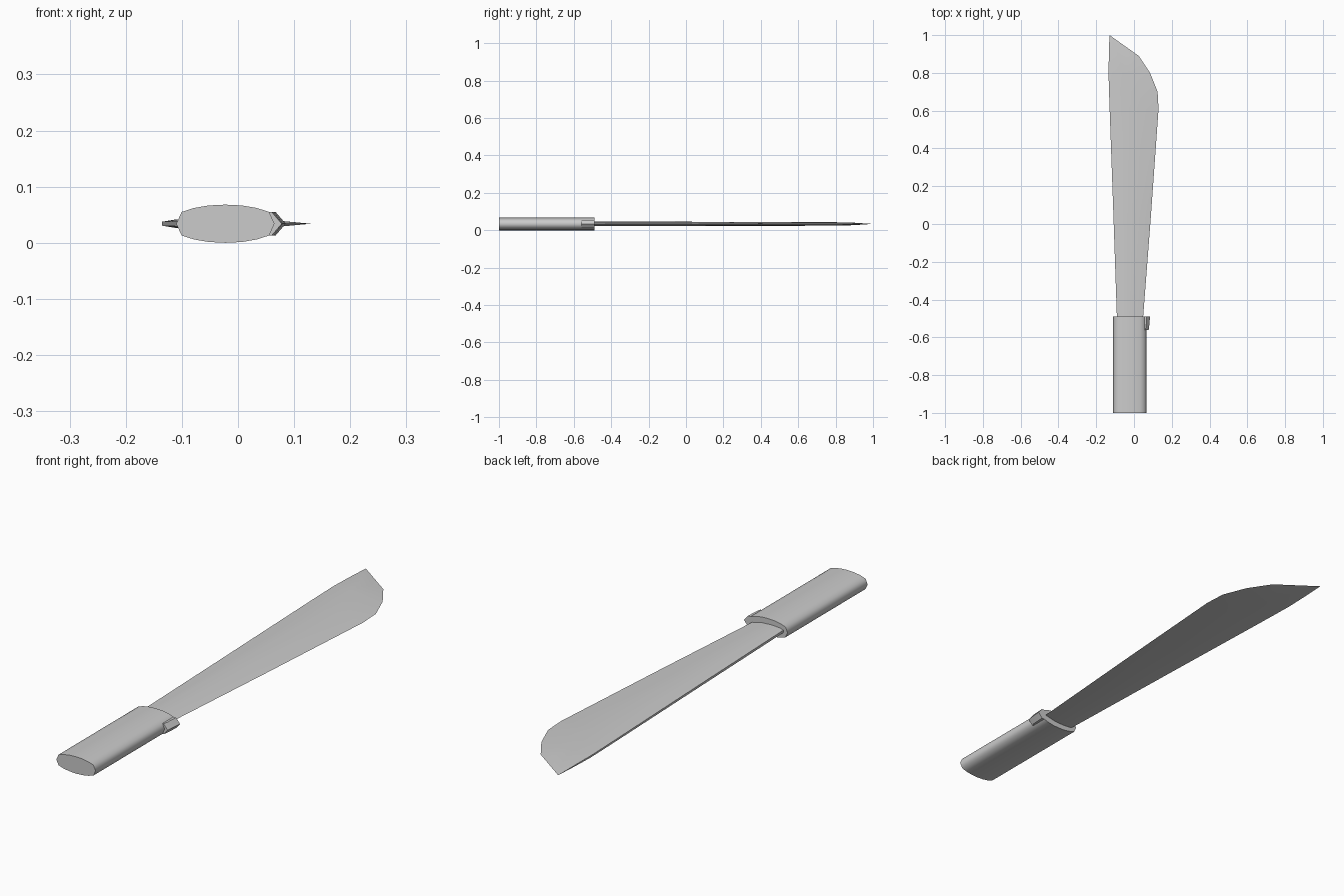
import bpy, bmesh, math

if "Cube" in bpy.data.objects:
    bpy.data.objects.remove(bpy.data.objects["Cube"])

ZC = 0.034  # mid-plane height of the whole tool


def loft(name, sections, angle):
    """Skin closed rings of equal length; a one-point ring makes a tip."""
    bm = bmesh.new()
    rings = [[bm.verts.new(p) for p in s] for s in sections]
    for a, b in zip(rings, rings[1:]):
        n = len(a)
        for i in range(n):
            j = (i + 1) % n
            if len(b) == 1:
                bm.faces.new((a[i], a[j], b[0]))
            else:
                bm.faces.new((a[i], a[j], b[j], b[i]))
    for r in (rings[0], rings[-1]):
        if len(r) > 2:
            bm.faces.new(r)
    bmesh.ops.recalc_face_normals(bm, faces=bm.faces)
    mesh = bpy.data.meshes.new(name)
    bm.to_mesh(mesh)
    bm.free()
    obj = bpy.data.objects.new(name, mesh)
    bpy.context.collection.objects.link(obj)
    bpy.ops.object.select_all(action='DESELECT')
    obj.select_set(True)
    bpy.context.view_layer.objects.active = obj
    bpy.ops.object.shade_smooth_by_angle(angle=math.radians(angle))
    return obj


# Grip: flattened oval, mirrored in both directions
CX = -0.0225
quarter = [(0.0875, 0.0), (0.078, 0.021), (0.056, 0.028), (0.03, 0.0325), (0.0, 0.034)]
upper = quarter + [(-x, z) for x, z in reversed(quarter[:-1])]
oval = upper + [(x, -z) for x, z in reversed(upper[1:-1])]
loft("grip", [[(CX + x, y, ZC + z) for x, z in oval] for y in (-1.0, -0.49)], 50)

# Finger guard: small bevelled lug wrapped round the edge side of the grip
def lug_ring(y, out, side):
    pts = [(0.045, 0.021), (side, 0.021), (out, 0), (side, -0.021), (0.045, -0.021)]
    return [(x, y, ZC + z) for x, z in pts]

loft("finger_guard", [lug_ring(-0.56, 0.078, 0.06), lug_ring(-0.545, 0.08, 0.064),
                      lug_ring(-0.49, 0.085, 0.067)], 30)

# Blade: blunt rounded spine, sharp edge, thinning towards the tip
def blade_ring(y, spine, edge, t):
    half = [(0.0, 0.4), (0.1, 0.8), (0.35, 1.0), (0.65, 0.85)]
    ring = half + [(1.0, 0.0)] + [(f, -h) for f, h in reversed(half)]
    return [(spine + f * (edge - spine), y, ZC + h * t) for f, h in ring]

stations = [(-0.51, -0.09, 0.047, 0.0125), (0.05, -0.109, 0.09, 0.0115),
            (0.61, -0.129, 0.13, 0.010), (0.70, -0.132, 0.125, 0.0095),
            (0.80, -0.135, 0.085, 0.009), (0.89, -0.133, 0.025, 0.007)]
loft("blade", [blade_ring(*s) for s in stations] + [[(-0.13, 1.0, ZC)]], 40)
